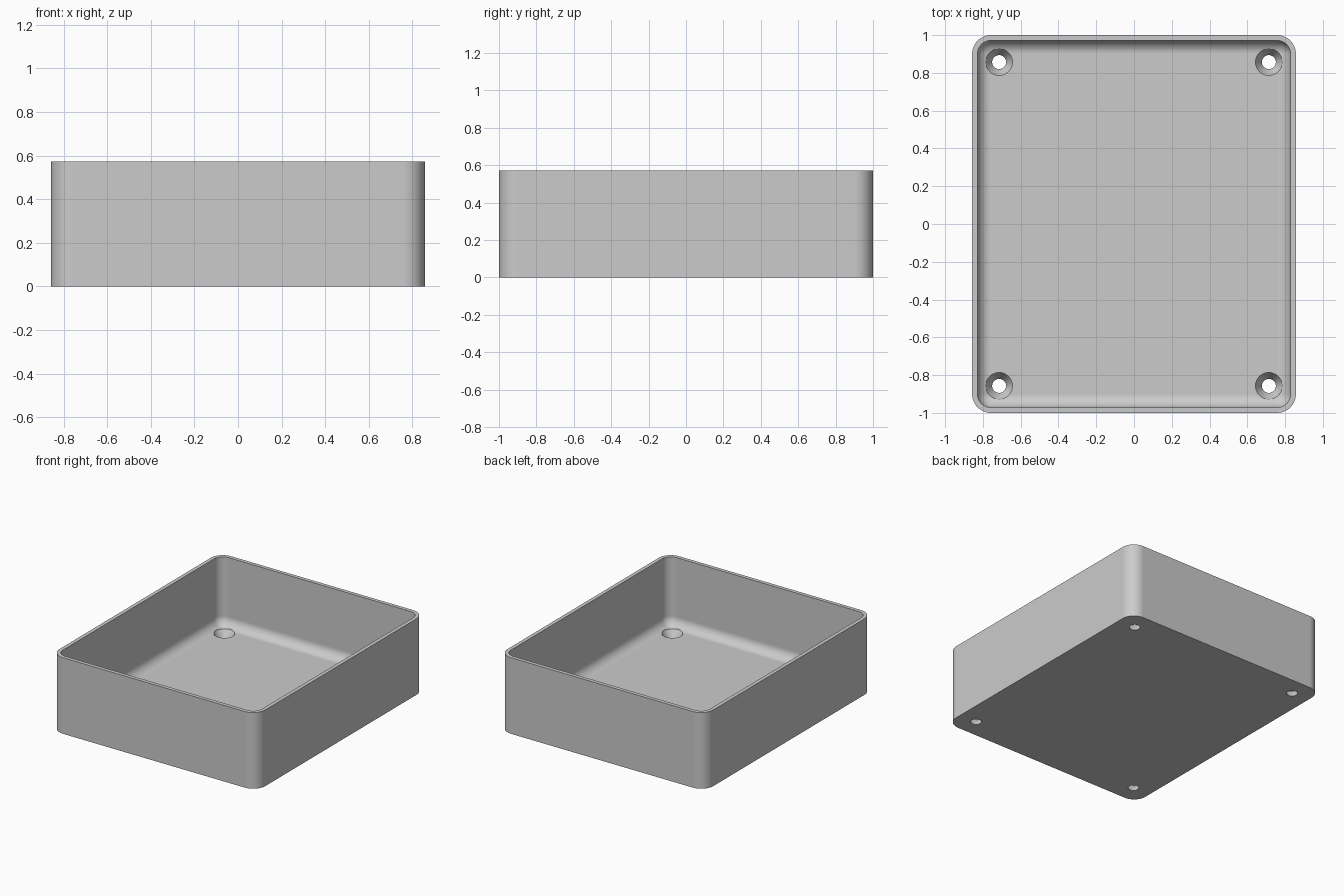
import bpy
import bmesh
from math import cos, sin, pi, radians

cube = bpy.data.objects.get("Cube")
if cube:
    bpy.data.objects.remove(cube, do_unlink=True)

HALF_X, HALF_Y, HEIGHT = 0.857, 1.0, 0.573
WALL, FLOOR, CORNER = 0.0286, 0.057, 0.1
FILLET = CORNER - WALL
HOLE_X, HOLE_Y = 0.714, 0.857
STEPS = 12

grey = bpy.data.materials.new("plain_grey")
grey.use_nodes = True
colour = (0.6, 0.6, 0.6, 1)
grey.diffuse_color = colour
grey.node_tree.nodes["Principled BSDF"].inputs["Base Color"].default_value = colour


def rounded_ring(bm, inset, z):
    """Rounded rectangle whose corner radius shrinks with the inset."""
    r = CORNER - inset
    ring = []
    for i, (sx, sy) in enumerate([(1, 1), (-1, 1), (-1, -1), (1, -1)]):
        for k in range(STEPS + 1):
            a = (i + k / STEPS) * pi / 2
            ring.append(bm.verts.new((sx * (HALF_X - CORNER) + r * cos(a),
                                      sy * (HALF_Y - CORNER) + r * sin(a), z)))
    return ring


def loft(bm, rings):
    """Skin the rings in order and cap both ends."""
    n = len(rings[0])
    for low, high in zip(rings, rings[1:]):
        for i in range(n):
            j = (i + 1) % n
            bm.faces.new((low[i], low[j], high[j], high[i]))
    bm.faces.new(rings[0][::-1])
    bm.faces.new(rings[-1])


def finish(bm, name):
    bmesh.ops.remove_doubles(bm, verts=bm.verts, dist=0.0001)
    bmesh.ops.recalc_face_normals(bm, faces=bm.faces)
    mesh = bpy.data.meshes.new(name)
    bm.to_mesh(mesh)
    bm.free()
    mesh.materials.append(grey)
    obj = bpy.data.objects.new(name, mesh)
    bpy.context.collection.objects.link(obj)
    return obj


# Tray: outer wall, rim, inner wall, rounded floor edge
profile = [(0, 0), (0, HEIGHT), (WALL, HEIGHT)]
for k in range(STEPS + 1):
    a = k / STEPS * pi / 2
    profile.append((WALL + FILLET * (1 - cos(a)), FLOOR + FILLET * (1 - sin(a))))
bm = bmesh.new()
loft(bm, [rounded_ring(bm, inset, z) for inset, z in profile])
tray = finish(bm, "tray")

# Countersunk screw holes in the four floor corners
bm = bmesh.new()
for sx in (-1, 1):
    for sy in (-1, 1):
        rings = []
        for r, z in [(0.037, -0.05), (0.037, 0), (0.071, FLOOR), (0.071, 0.2)]:
            rings.append([bm.verts.new((sx * HOLE_X + r * cos(i * pi / 16),
                                        sy * HOLE_Y + r * sin(i * pi / 16), z))
                          for i in range(32)])
        loft(bm, rings)
cutter = finish(bm, "screw_hole_cutter")
cutter.hide_render = True

cut = tray.modifiers.new("screw_holes", 'BOOLEAN')
cut.operation = 'DIFFERENCE'
cut.solver = 'EXACT'
cut.object = cutter

# Bake the holes, then smooth the curved walls
bpy.ops.object.select_all(action='DESELECT')
tray.select_set(True)
bpy.context.view_layer.objects.active = tray
bpy.ops.object.modifier_apply(modifier=cut.name)
bpy.data.objects.remove(cutter, do_unlink=True)
bpy.ops.object.shade_smooth_by_angle(angle=radians(30))
weighted = tray.modifiers.new("flat_face_normals", 'WEIGHTED_NORMAL')
weighted.keep_sharp = True
